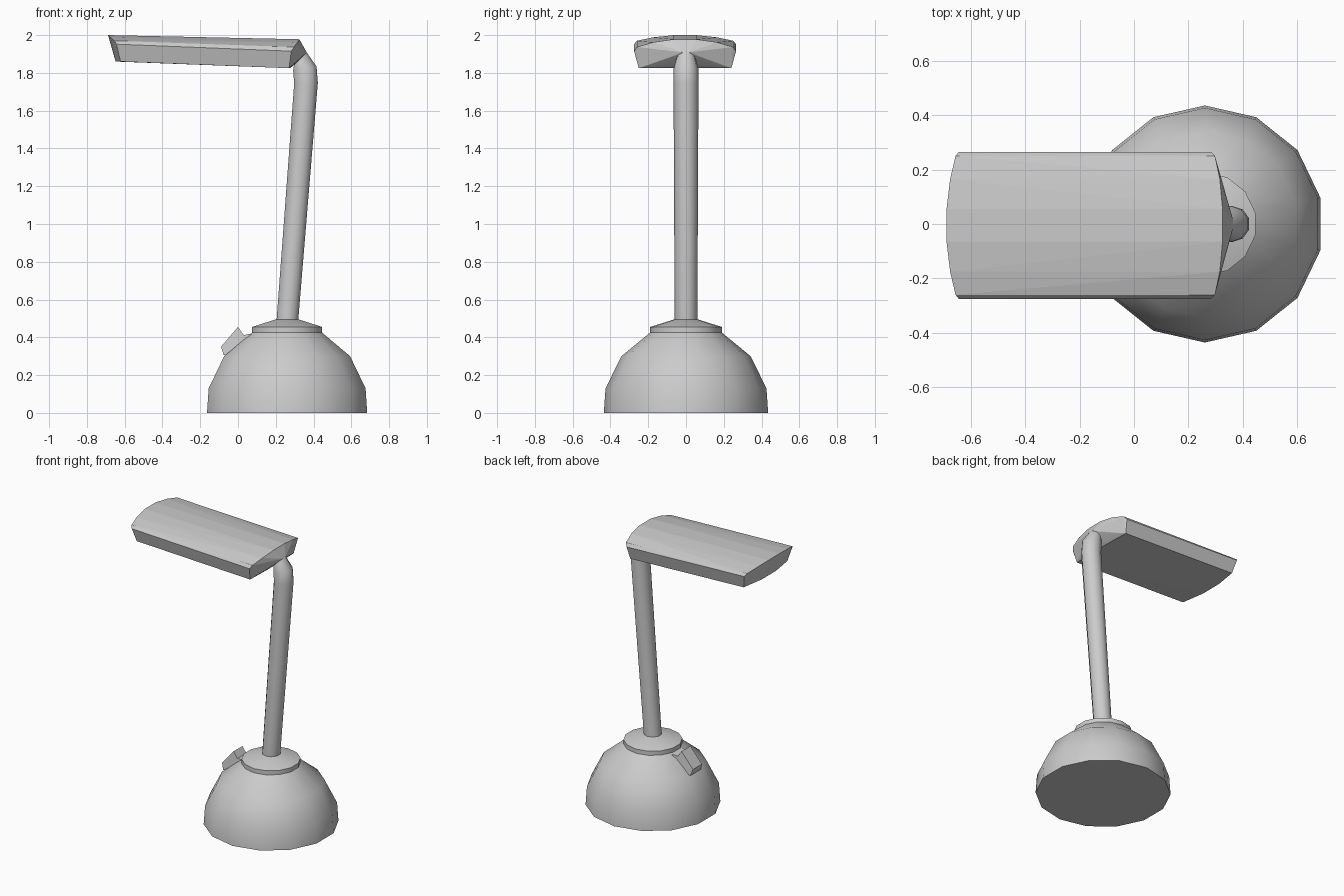
import bpy, bmesh, math
from mathutils import Vector

if "Cube" in bpy.data.objects:
    bpy.data.objects.remove(bpy.data.objects["Cube"])


def finish(bm, name, smooth=None):
    bmesh.ops.recalc_face_normals(bm, faces=bm.faces)
    me = bpy.data.meshes.new(name)
    bm.to_mesh(me)
    bm.free()
    ob = bpy.data.objects.new(name, me)
    bpy.context.collection.objects.link(ob)
    bpy.ops.object.select_all(action='DESELECT')
    ob.select_set(True)
    bpy.context.view_layer.objects.active = ob
    if smooth:
        bpy.ops.object.shade_smooth_by_angle(angle=math.radians(smooth))
    return ob


def ring_points(x, z, r, tilt, n):
    """Circle around (x, 0, z), tilted about the y axis, with a vertex on +y."""
    t = math.radians(tilt)
    u = Vector((math.cos(t), 0, math.sin(t)))
    v = Vector((0, 1, 0))
    c = Vector((x, 0, z))
    angles = [math.pi / 2 + 2 * math.pi * i / n for i in range(n)]
    return [c + r * (math.cos(a) * u + math.sin(a) * v) for a in angles]


def loft(name, rings, n, smooth=None):
    bm = bmesh.new()
    loops = [[bm.verts.new(p) for p in ring_points(*r, n)] for r in rings]
    for a, b in zip(loops, loops[1:]):
        for i in range(n):
            j = (i + 1) % n
            bm.faces.new((a[i], a[j], b[j], b[i]))
    bm.faces.new(loops[0])
    bm.faces.new(loops[-1])
    return finish(bm, name, smooth)


# Domed base and stepped collar
CX = 0.26
loft("base_dome", [(CX, 0, 0.435, 0), (CX, 0.13, 0.426, 0),
                   (CX, 0.30, 0.342, 0), (CX, 0.425, 0.19, 0)], 14, 30)
loft("collar", [(CX, 0.42, 0.19, 0), (CX, 0.455, 0.19, 0),
                (CX, 0.495, 0.062, 0)], 14, 30)

# Leaning pole with a bent neck
neck = (0.33, 1.875, 0.05, 45)
loft("pole", [(CX, 0.47, 0.06, -4), (0.36, 1.745, 0.066, 2),
              (0.354, 1.823, 0.066, 10), neck], 10, 40)

# Lamp head: vaulted shade tapering into the neck
# (half width, left x, left z, right x, right z)
section = [(0.06, -0.688, 2.00, 0.325, 1.978),
           (0.17, -0.675, 1.988, 0.315, 1.962),
           (0.255, -0.655, 1.970, 0.297, 1.937),
           (0.27, -0.643, 1.952, 0.282, 1.915),
           (0.245, -0.622, 1.860, 0.270, 1.825),
           (0.08, -0.648, 1.860, 0.275, 1.825)]
bm = bmesh.new()
for y, xl, zl, xr, zr in section:
    for s in (-1, 1):
        bm.verts.new((xl, s * y - 0.005, zl))
        bm.verts.new((xr, s * y - 0.005, zr))
for p in ring_points(*neck, 10):
    bm.verts.new(p)
res = bmesh.ops.convex_hull(bm, input=bm.verts)
loose = [v for v in bm.verts if not v.link_faces]
bmesh.ops.delete(bm, geom=loose, context='VERTS')
finish(bm, "lamp_head")

# Rocker switch on the dome: wedge profile across y
profile = [(-0.075, 0.305), (-0.09, 0.35), (0.0, 0.455),
           (0.03, 0.412), (0.07, 0.42), (0.07, 0.35)]
widths = [0.06, 0.05, 0.05, 0.05, 0.06, 0.06]
bm = bmesh.new()
sides = [[bm.verts.new((x, s * w, z)) for (x, z), w in zip(profile, widths)]
         for s in (-1, 1)]
for i in range(len(profile)):
    j = (i + 1) % len(profile)
    bm.faces.new((sides[0][i], sides[0][j], sides[1][j], sides[1][i]))
for s in sides:
    bm.faces.new(s)
finish(bm, "switch")
